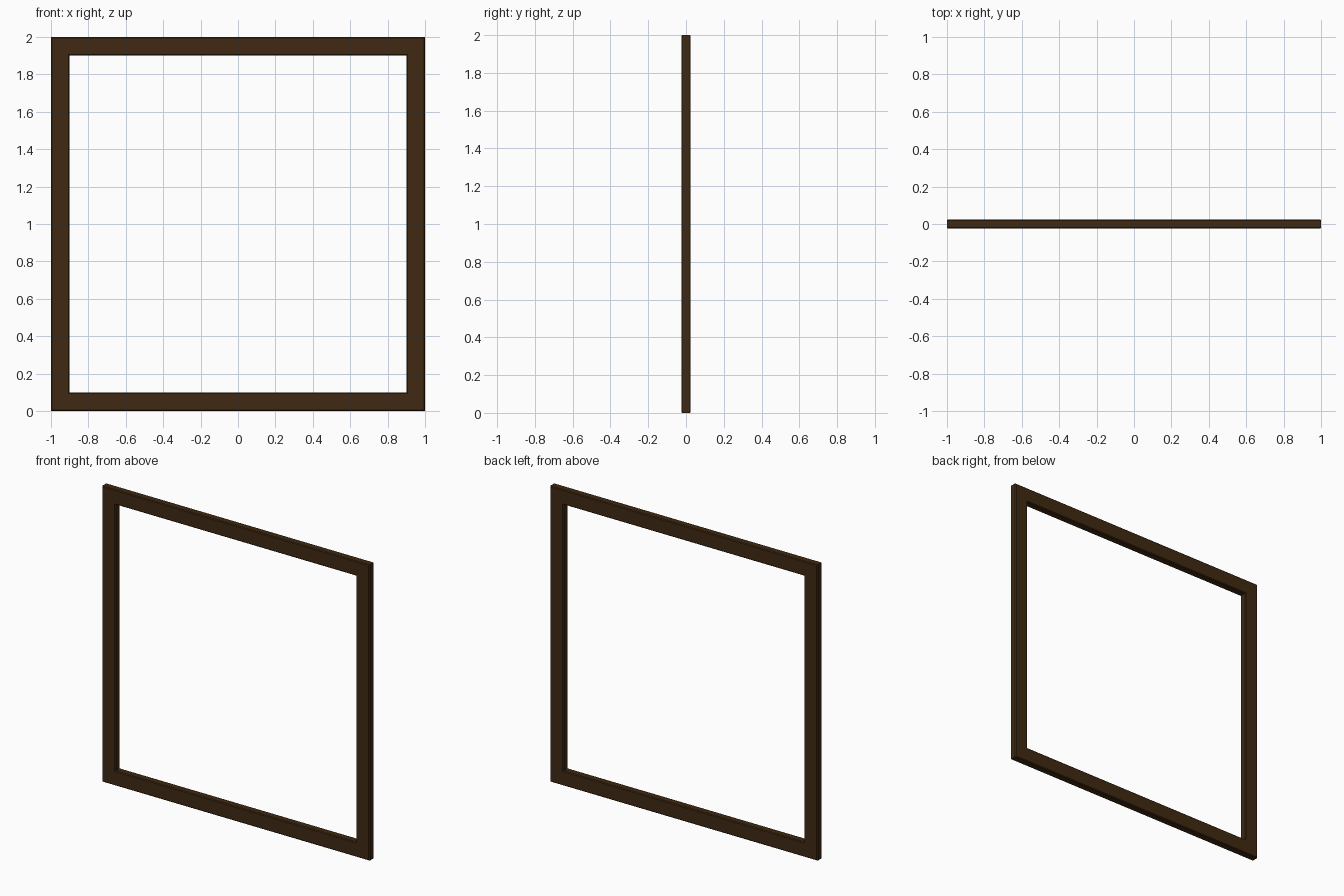
import bpy, bmesh

if "Cube" in bpy.data.objects:
    bpy.data.objects.remove(bpy.data.objects["Cube"])

W, T, B = 0.10, 0.025, 0.005  # bar width, half thickness, edge chamfer

# Chamfered bar section: (inset from outer edge, depth)
section = [(0, -T + B), (B, -T), (W - B, -T), (W, -T + B),
           (W, T - B), (W - B, T), (B, T), (0, T - B)]

# Sweep the section around the square with mitred corners
bm = bmesh.new()
rings = []
for sx, sz in [(-1, -1), (1, -1), (1, 1), (-1, 1)]:
    rings.append([bm.verts.new((sx * (1 - d), y, 1 + sz * (1 - d))) for d, y in section])
n = len(section)
for i in range(4):
    a, b = rings[i], rings[(i + 1) % 4]
    for j in range(n):
        k = (j + 1) % n
        bm.faces.new((a[j], b[j], b[k], a[k]))
bmesh.ops.recalc_face_normals(bm, faces=bm.faces)
mesh = bpy.data.meshes.new("square_frame")
bm.to_mesh(mesh)
bm.free()

# Dark wood colour
mat = bpy.data.materials.new("dark_wood")
mat.diffuse_color = (0.05, 0.022, 0.006, 1)
mat.use_nodes = True
mat.node_tree.nodes["Principled BSDF"].inputs["Base Color"].default_value = mat.diffuse_color
mesh.materials.append(mat)
frame = bpy.data.objects.new("square_frame", mesh)
bpy.context.collection.objects.link(frame)
